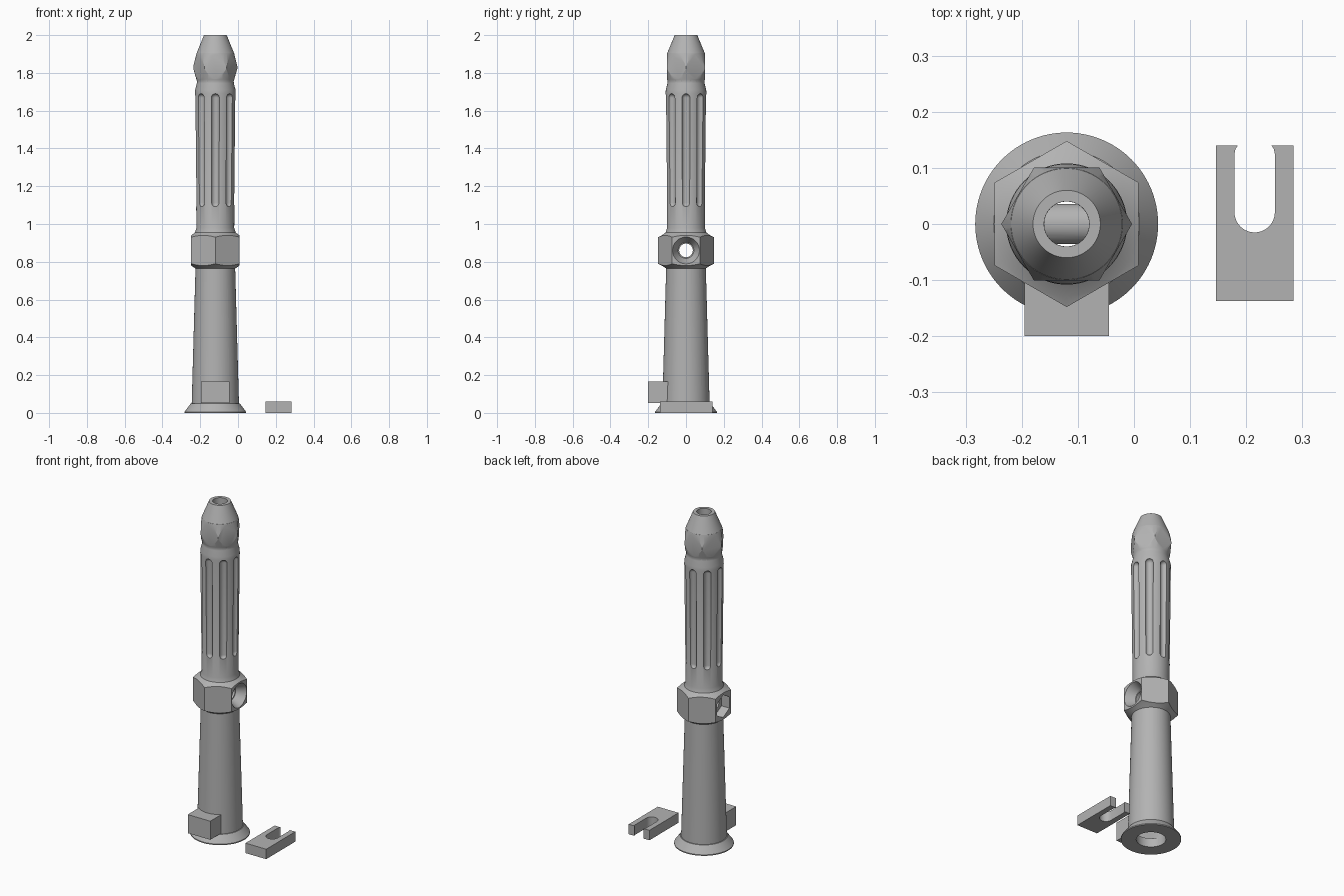
import bpy, bmesh, math
from mathutils import Matrix, Vector

cube = bpy.data.objects.get("Cube")
if cube:
    bpy.data.objects.remove(cube, do_unlink=True)

CX = -0.12
grey = bpy.data.materials.new("mid grey")
grey.use_nodes = True
colour = (0.45, 0.45, 0.45, 1)
grey.diffuse_color = colour
grey.node_tree.nodes["Principled BSDF"].inputs["Base Color"].default_value = colour


def finish(bm, name):
    bmesh.ops.recalc_face_normals(bm, faces=bm.faces[:])
    me = bpy.data.meshes.new(name)
    bm.to_mesh(me)
    bm.free()
    me.materials.append(grey)
    ob = bpy.data.objects.new(name, me)
    bpy.context.collection.objects.link(ob)
    return ob


def lathe(name, profile, sides=96, matrix=Matrix.Translation((CX, 0, 0)), turn=0):
    """Closed solid of revolution from (radius, height) pairs."""
    bm = bmesh.new()
    rings = []
    for r, z in profile:
        rings.append([bm.verts.new((r * math.cos(turn + math.tau * i / sides),
                                    r * math.sin(turn + math.tau * i / sides), z))
                      for i in range(sides)])
    for a, b in zip(rings, rings[1:]):
        for i in range(sides):
            j = (i + 1) % sides
            bm.faces.new((a[i], a[j], b[j], b[i]))
    bm.faces.new(rings[0])
    bm.faces.new(rings[-1])
    bm.transform(matrix)
    return finish(bm, name)


def box(name, size, centre):
    bm = bmesh.new()
    bmesh.ops.create_cube(bm, size=1)
    bm.transform(Matrix.Translation(centre) @ Matrix.Diagonal((*size, 1)))
    return finish(bm, name)


def combine(target, tool, operation):
    tool.hide_render = True
    mod = target.modifiers.new("combine", "BOOLEAN")
    mod.operation = operation
    mod.solver = "EXACT"
    mod.object = tool
    bpy.context.view_layer.objects.active = target
    bpy.ops.object.modifier_apply(modifier=mod.name)
    bpy.data.objects.remove(tool, do_unlink=True)


# Tapered handle with flared foot and conical tip
body = lathe("barrel", [
    (0.163, 0), (0.163, 0.006), (0.13, 0.05), (0.125, 0.05), (0.105, 0.765),
    (0.102, 0.85), (0.1, 0.98), (0.108, 1.69), (0.107, 1.71), (0.098, 1.745),
    (0.096, 1.77), (0.096, 1.88), (0.099, 1.905), (0.06, 2.0)])

# Long rounded flutes around the grip
for k in range(8):
    a = math.tau * k / 8
    r, low, high = 0.022, 1.09, 1.69
    arc = [math.radians(-84 + 14 * i) for i in range(7)]
    bottom = [(r * math.cos(t), low + r + r * math.sin(t)) for t in arc]
    top = [(x, low + high - z) for x, z in reversed(bottom)]
    place = Matrix.Translation((CX + 0.11 * math.cos(a), 0.11 * math.sin(a), 0))
    combine(body, lathe("flute_cutter", bottom + top, 24, place), "DIFFERENCE")

# Hexagonal nut block, chamfered by a turned blank
nut = lathe("nut_block", [(0.09, 0.755), (0.106, 0.765), (0.128, 0.78), (0.15, 0.791),
                          (0.15, 0.929), (0.128, 0.94), (0.108, 0.955),
                          (0.1, 0.98), (0.09, 0.985)])
hexagon = lathe("hex_blank", [(0.148, 0.7), (0.148, 1.05)], 6, turn=math.pi / 6)
combine(nut, hexagon, "INTERSECT")
combine(body, nut, "UNION")

# Six-pointed collar under the tip
collar = lathe("collar", [(0.08, 1.74), (0.097, 1.755), (0.1, 1.765), (0.117, 1.825),
                          (0.117, 1.832), (0.0995, 1.904), (0.08, 1.91)])
combine(collar, lathe("collar_hex", [(0.1165, 1.7), (0.1165, 1.95)], 6), "INTERSECT")
combine(body, collar, "UNION")

# Central bore, wider at the foot
combine(body, lathe("bore_cutter", [(0.08, -0.1), (0.08, 0.17), (0.04, 0.21),
                                    (0.04, 1.99), (0.043, 2.1)], 64), "DIFFERENCE")

# Cross hole with a countersink on one side and a hexagonal pocket on the other
across = Matrix.Translation((CX, 0, 0.86)) @ Matrix.Rotation(math.pi / 2, 4, "Y")
combine(body, lathe("cross_cutter", [(0.036, -0.3), (0.036, 0.075), (0.042, 0.075),
                                     (0.071, 0.128), (0.071, 0.2)], 48, across), "DIFFERENCE")
combine(body, lathe("pocket_cutter", [(0.068, -0.2), (0.068, -0.075)], 6, across), "DIFFERENCE")

# Front slot above the foot
combine(body, box("slot_cutter", (0.15, 0.2, 0.112), (CX, -0.1, 0.109)), "DIFFERENCE")

# Forked retaining clip lying beside the barrel
clip_x, half, gap = 0.215, 0.069, 0.036
right_side = [(half, -0.137), (half, 0.14), (0.03, 0.14), (0.034, 0.134), (gap, 0.125)]
right_side += [(gap * math.cos(t), 0.021 - gap * math.sin(t))
               for t in (math.pi / 2 * i / 10 for i in range(11))]
outline = right_side + [(-x, y) for x, y in reversed(right_side[:-1])]
bm = bmesh.new()
face = bm.faces.new([bm.verts.new((clip_x + x, y, 0)) for x, y in outline])
raised = bmesh.ops.extrude_face_region(bm, geom=[face])["geom"]
bmesh.ops.translate(bm, vec=Vector((0, 0, 0.06)),
                    verts=[v for v in raised if isinstance(v, bmesh.types.BMVert)])
clip = finish(bm, "retaining_clip")

for ob in (body, clip):
    bpy.ops.object.select_all(action="DESELECT")
    ob.select_set(True)
    bpy.context.view_layer.objects.active = ob
    bpy.ops.object.shade_smooth_by_angle(angle=math.radians(25))
